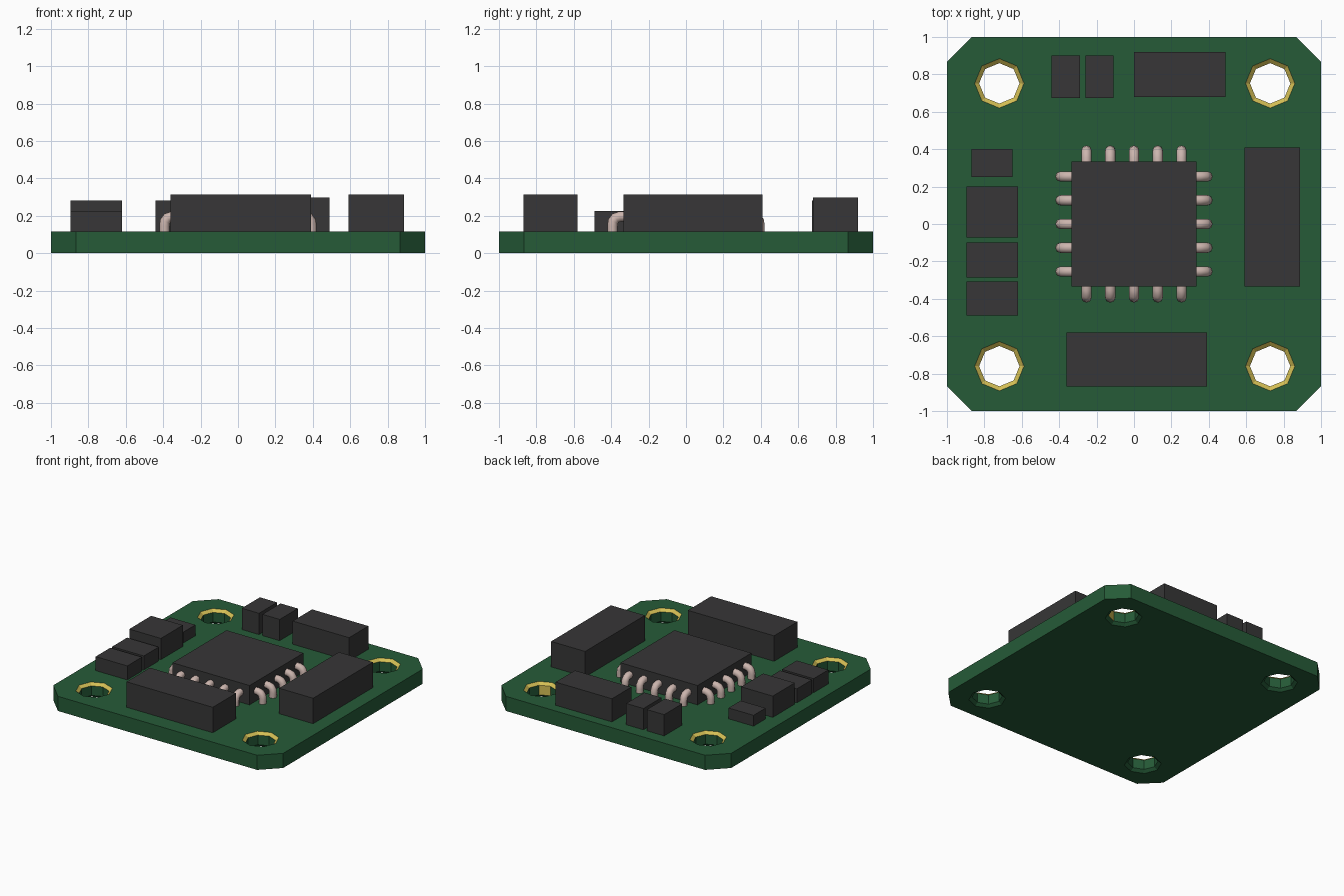
import bpy
import bmesh
from math import cos, sin, pi, radians
from mathutils import Vector

cube = bpy.data.objects.get("Cube")
if cube:
    bpy.data.objects.remove(cube, do_unlink=True)


def material(name, rgb):
    m = bpy.data.materials.new(name)
    m.use_nodes = True
    m.diffuse_color = (*rgb, 1)
    m.node_tree.nodes["Principled BSDF"].inputs["Base Color"].default_value = (*rgb, 1)
    return m


green = material("board green", (0.019, 0.104, 0.039))
gold = material("contact gold", (0.66, 0.52, 0.09))
black = material("component black", (0.038, 0.037, 0.038))
metal = material("pin metal", (0.60, 0.46, 0.42))

TOP = 0.115        # upper surface of the board
CHIP = 0.335       # half width of the chip


def add_object(name, mesh, *mats):
    for m in mats:
        mesh.materials.append(m)
    obj = bpy.data.objects.new(name, mesh)
    bpy.context.collection.objects.link(obj)
    return obj


def block(name, x0, x1, y0, y1, top):
    """Box-shaped component standing on the board."""
    bm = bmesh.new()
    bmesh.ops.create_cube(bm, size=1)
    for v in bm.verts:
        v.co = Vector((x1 if v.co.x > 0 else x0,
                       y1 if v.co.y > 0 else y0,
                       top if v.co.z > 0 else TOP))
    mesh = bpy.data.meshes.new(name)
    bm.to_mesh(mesh)
    bm.free()
    return add_object(name, mesh, black)


def board():
    """Board with cut corners and four countersunk, octagonal mounting holes."""
    bm = bmesh.new()

    def ring(points, z):
        return [bm.verts.new((x, y, z)) for x, y in points]

    def loop_edges(verts):
        return [bm.edges.new((a, b)) for a, b in zip(verts, verts[1:] + verts[:1])]

    def wall(low, high):
        n = len(low)
        return [bm.faces.new((low[i], low[(i + 1) % n], high[(i + 1) % n], high[i]))
                for i in range(n)]

    def octagon(cx, cy, r):
        return [(cx + r * cos(k * pi / 4), cy + r * sin(k * pi / 4)) for k in range(8)]

    c = 0.867
    outline = [(-c, -1), (c, -1), (1, -c), (1, c), (c, 1), (-c, 1), (-1, c), (-1, -c)]
    low, high = ring(outline, 0), ring(outline, TOP)
    bottom_edges, top_edges = loop_edges(low), loop_edges(high)
    wall(low, high)

    rim = 0.02
    for cx in (-0.72, 0.728):
        for cy in (-0.76, 0.752):
            rings = [ring(octagon(cx, cy, r), z) for r, z in
                     ((0.132, 0), (0.108, rim), (0.108, TOP - rim), (0.132, TOP))]
            bottom_edges += loop_edges(rings[0])
            top_edges += loop_edges(rings[3])
            wall(rings[0], rings[1])
            bore = wall(rings[1], rings[2])
            for f in wall(rings[2], rings[3]):
                f.material_index = 1
            # one plated facet in the back left bore
            if cx > 0 and cy > 0:
                bore[6].material_index = 1

    for edges in (bottom_edges, top_edges):
        bmesh.ops.triangle_fill(bm, use_beauty=True, edges=edges)
    bmesh.ops.recalc_face_normals(bm, faces=bm.faces[:])
    mesh = bpy.data.meshes.new("board")
    bm.to_mesh(mesh)
    bm.free()
    add_object("board", mesh, green, gold)


def pin_mesh():
    """Bent round pin running outwards along +x and down to the board."""
    curve = bpy.data.curves.new("pin_path", "CURVE")
    curve.dimensions = "3D"
    curve.bevel_depth = 0.028
    curve.bevel_resolution = 2
    curve.use_fill_caps = True
    path = [(0.31, 0.196), (0.352, 0.196), (0.377, 0.188), (0.39, 0.17), (0.393, 0.145), (0.393, 0.11)]
    spline = curve.splines.new("POLY")
    spline.points.add(len(path) - 1)
    for p, (x, z) in zip(spline.points, path):
        p.co = (x, 0, z, 1)
    helper = bpy.data.objects.new("pin_path", curve)
    bpy.context.collection.objects.link(helper)
    bpy.context.view_layer.update()
    mesh = bpy.data.meshes.new_from_object(
        helper.evaluated_get(bpy.context.evaluated_depsgraph_get()))
    bpy.data.objects.remove(helper, do_unlink=True)
    mesh.materials.clear()
    mesh.materials.append(metal)
    return mesh


board()

# Chip with five pins on each side
block("chip", -CHIP, CHIP, -CHIP, CHIP, 0.267)
pin = pin_mesh()
pins = []
for side, name in enumerate(("left", "back", "right", "front")):
    for i in range(5):
        obj = add_object(f"pin_{name}_{i + 1}", pin)
        a = side * pi / 2
        along = (i - 2) * 0.127
        obj.location = (-sin(a) * along, cos(a) * along, 0)
        obj.rotation_euler.z = a
        pins.append(obj)
bpy.ops.object.select_all(action="DESELECT")
pins[0].select_set(True)
bpy.context.view_layer.objects.active = pins[0]
bpy.ops.object.shade_smooth_by_angle(angle=radians(50))

# Connectors along the edges
block("front_connector", -0.36, 0.39, -0.87, -0.58, 0.315)
block("left_connector", 0.592, 0.888, -0.335, 0.408, 0.315)
block("back_connector", 0.0, 0.49, 0.68, 0.92, 0.297)

# Small components
for i, x in enumerate((-0.44, -0.26)):
    block(f"back_component_{i + 1}", x, x + 0.15, 0.675, 0.90, 0.282)
for i, (y0, y1, top) in enumerate(((-0.49, -0.308, 0.225), (-0.285, -0.10, 0.225), (-0.073, 0.20, 0.282))):
    block(f"right_component_{i + 1}", -0.895, -0.62, y0, y1, top)
block("right_small_component", -0.868, -0.65, 0.25, 0.40, 0.20)
